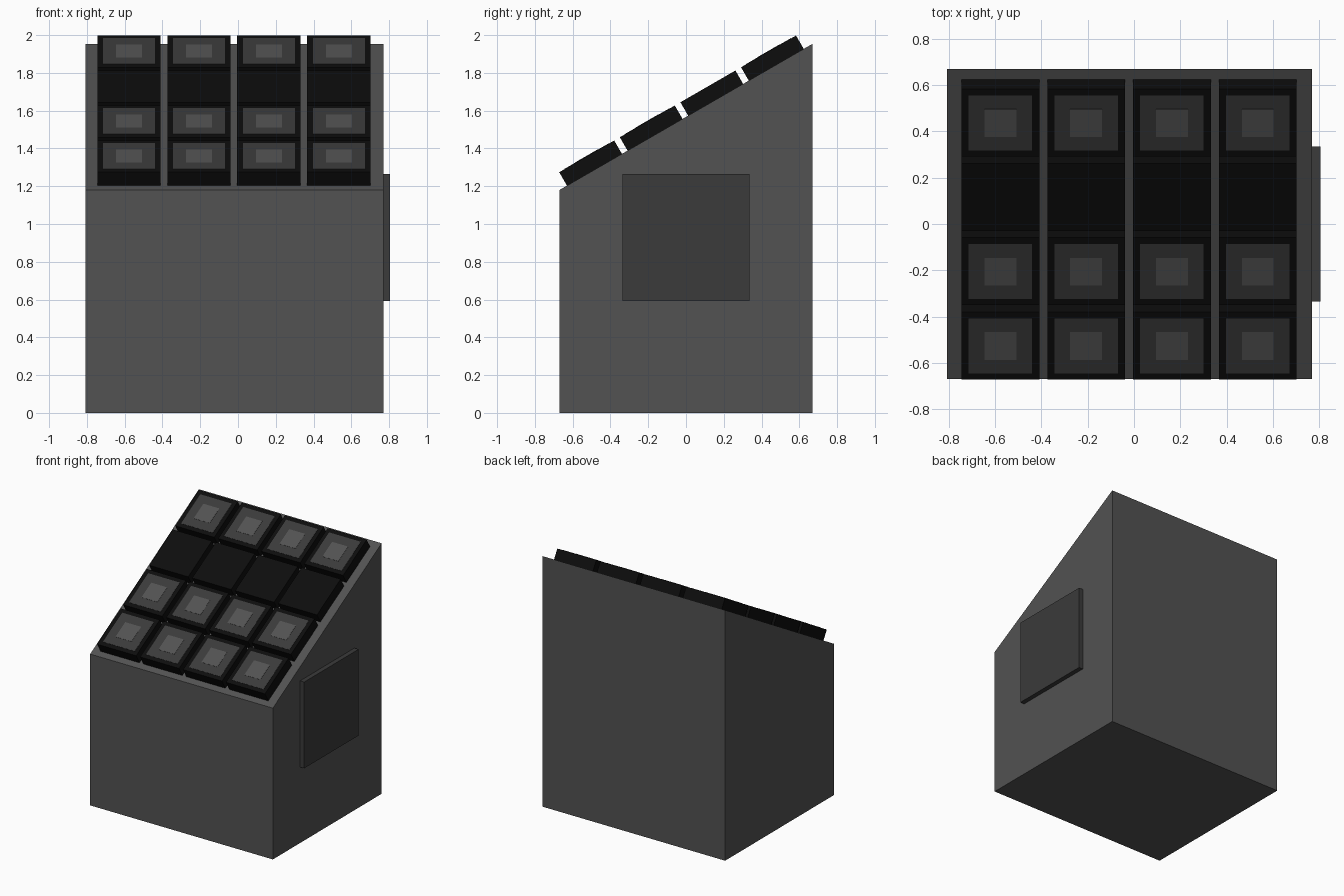
import bpy, bmesh
from math import radians
from mathutils import Matrix, Vector

if "Cube" in bpy.data.objects:
    bpy.data.objects.remove(bpy.data.objects["Cube"])


def material(name, v):
    m = bpy.data.materials.new(name)
    m.diffuse_color = (v, v, v, 1)
    m.use_nodes = True
    m.node_tree.nodes["Principled BSDF"].inputs["Base Color"].default_value = m.diffuse_color
    return m


GREY = material("grey", 0.085)
DARK = material("dark_grey", 0.043)
BLACK = material("black", 0.004)


def finish(bm, name, mat):
    bmesh.ops.recalc_face_normals(bm, faces=bm.faces)
    me = bpy.data.meshes.new(name)
    bm.to_mesh(me)
    bm.free()
    me.materials.append(mat)
    ob = bpy.data.objects.new(name, me)
    bpy.context.collection.objects.link(ob)
    return ob


def box(name, lo, hi, mat):
    lo, hi = Vector(lo), Vector(hi)
    bm = bmesh.new()
    bmesh.ops.create_cube(bm, size=1, matrix=Matrix.Translation((lo + hi) / 2)
                          @ Matrix.Diagonal((*(hi - lo), 1)))
    return finish(bm, name, mat)


# Cabinet with sloped top: side profile extruded across x
bm = bmesh.new()
profile = [(-0.67, 0), (0.67, 0), (0.67, 1.954), (-0.67, 1.18)]
face = bm.faces.new([bm.verts.new((-0.807, y, z)) for y, z in profile])
ext = bmesh.ops.extrude_face_region(bm, geom=[face])
bmesh.ops.translate(bm, vec=(1.577, 0, 0),
                    verts=[v for v in ext["geom"] if isinstance(v, bmesh.types.BMVert)])
finish(bm, "cabinet", GREY)

# Side access panel
box("side_panel", (0.76, -0.335, 0.592), (0.806, 0.335, 1.265), DARK)

# Keys in slope space: x across, y up the slope, z out of it
slope = Matrix.Translation((0, -0.67, 1.18)) @ Matrix.Rotation(radians(30), 4, "X")
PITCH, SIZE, TOP = 0.3705, 0.336, 0.082


def key_layer(name, cx, cy, size, z0, z1, mat):
    h = size / 2
    ob = box(name, (cx - h, cy - h, z0), (cx + h, cy + h, z1), mat)
    ob.data.transform(slope)


for row in range(4):
    for col in range(4):
        cx = -0.745 + SIZE / 2 + col * PITCH
        cy = 0.046 + SIZE / 2 + row * PITCH
        tag = f"{row}_{col}"
        key_layer("key_" + tag, cx, cy, SIZE, 0, TOP, BLACK)
        # The third row is blank; the others carry a nested square plate
        if row != 2:
            key_layer("key_plate_" + tag, cx, cy, 0.274, TOP - 0.02, TOP + 0.0015, DARK)
            key_layer("key_centre_" + tag, cx, cy, 0.138, TOP - 0.01, TOP + 0.003, GREY)
